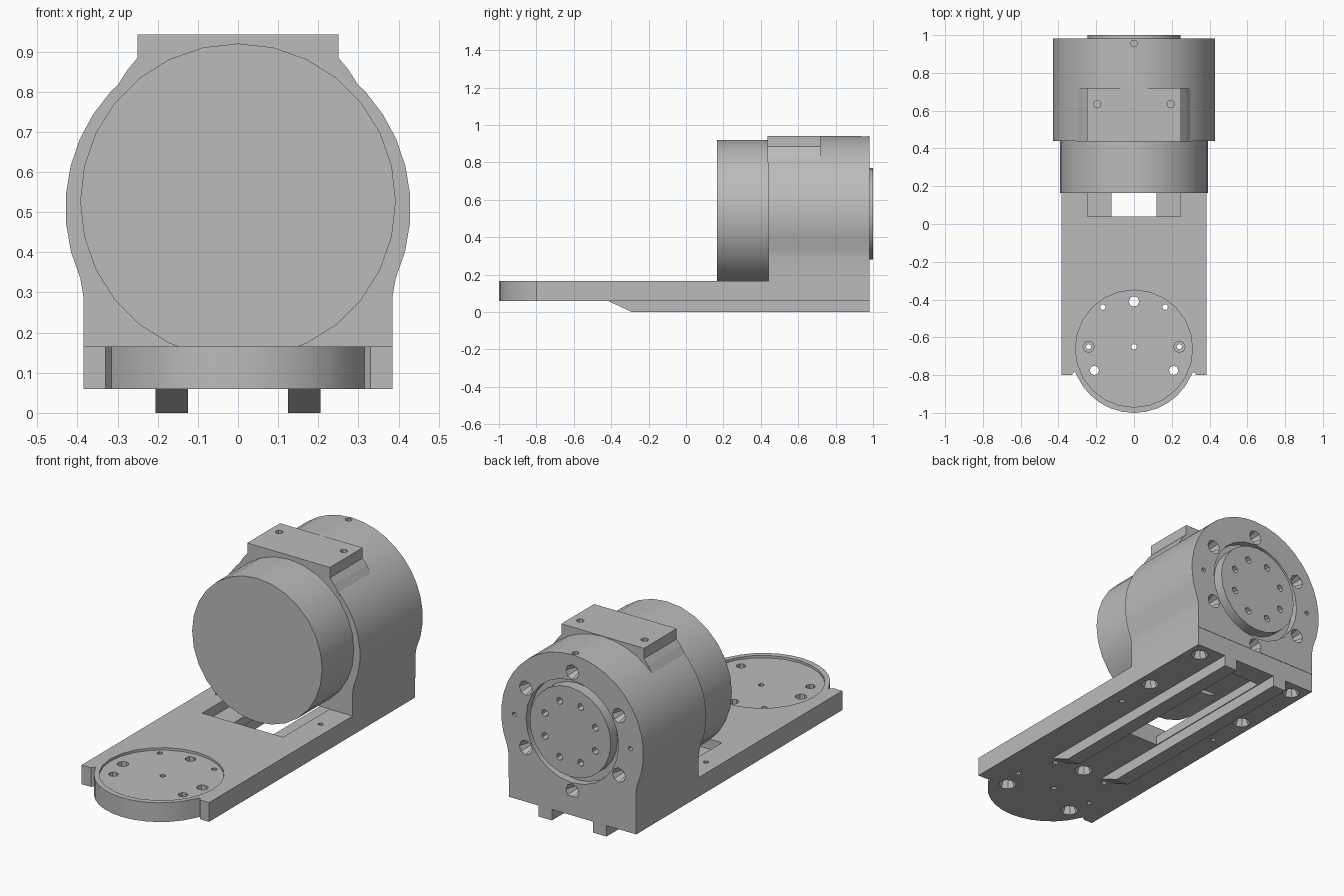
import bpy, bmesh, math
from mathutils import Matrix, Vector

if "Cube" in bpy.data.objects:
    bpy.data.objects.remove(bpy.data.objects["Cube"])

grey = bpy.data.materials.new("machined grey")
grey.diffuse_color = (0.5, 0.5, 0.5, 1)
grey.use_nodes = True
grey.node_tree.nodes["Principled BSDF"].inputs["Base Color"].default_value = grey.diffuse_color


def finish(bm, name):
    bmesh.ops.recalc_face_normals(bm, faces=bm.faces)
    mesh = bpy.data.meshes.new(name)
    bm.to_mesh(mesh)
    bm.free()
    mesh.materials.append(grey)
    obj = bpy.data.objects.new(name, mesh)
    bpy.context.collection.objects.link(obj)
    return obj


def prism(name, points, start, sweep):
    """Extrude a closed 2D outline; start maps a 2D point to 3D, sweep is the extrusion."""
    bm = bmesh.new()
    face = bm.faces.new([bm.verts.new(start(a, b)) for a, b in points])
    new = bmesh.ops.extrude_face_region(bm, geom=[face])["geom"]
    bmesh.ops.translate(bm, vec=sweep, verts=[v for v in new if isinstance(v, bmesh.types.BMVert)])
    return finish(bm, name)


def along_y(name, points, y0, y1):
    return prism(name, points, lambda x, z: (x, y0, z), Vector((0, y1 - y0, 0)))


def along_z(name, points, z0, z1):
    return prism(name, points, lambda x, y: (x, y, z0), Vector((0, 0, z1 - z0)))


def rect(x0, x1, y0, y1):
    return [(x0, y0), (x1, y0), (x1, y1), (x0, y1)]


def cylinder(name, start, end, r0, r1=None, sides=24):
    a, b = Vector(start), Vector(end)
    bm = bmesh.new()
    turn = (b - a).to_track_quat('Z', 'Y').to_matrix().to_4x4()
    bmesh.ops.create_cone(bm, cap_ends=True, segments=sides, radius1=r0,
                          radius2=r0 if r1 is None else r1, depth=(b - a).length,
                          matrix=Matrix.Translation((a + b) / 2) @ turn)
    return finish(bm, name)


def cut(target, *cutters):
    for cutter in cutters:
        mod = target.modifiers.new("cut", 'BOOLEAN')
        mod.operation, mod.solver, mod.object = 'DIFFERENCE', 'EXACT', cutter
        bpy.context.view_layer.objects.active = target
        bpy.ops.object.modifier_apply(modifier=mod.name)
        bpy.data.objects.remove(cutter)


def hole(x, y, r, z0=0.0, z1=0.3, r1=None, sides=8):
    return cylinder("hole", (x, y, z0), (x, y, z1), r, r1, sides)


def smooth(obj):
    bpy.ops.object.select_all(action='DESELECT')
    obj.select_set(True)
    bpy.context.view_layer.objects.active = obj
    bpy.ops.object.shade_smooth_by_angle(angle=math.radians(30))


# Base plate with a rounded front end
nose = [(0.33 * math.cos(t), -0.67 + 0.33 * math.sin(t))
        for t in (math.radians(204 + 132 * i / 12) for i in range(13))]
outline = ([(-0.385, 0.98), (-0.385, -0.80), (-0.33, -0.80), (-0.315, -0.78)] + nose +
           [(0.315, -0.78), (0.33, -0.80), (0.385, -0.80), (0.385, 0.98)])
plate = along_z("base_plate", outline, 0.06, 0.165)

# Window under the motor, with a wider ledge at the top
cut(plate, along_z("ledge", rect(-0.245, 0.245, 0.04, 0.86), 0.11, 0.3),
    along_z("window", rect(-0.12, 0.12, 0.04, 0.86), 0.0, 0.3))

# Shallow round seat at the front end
cut(plate, hole(0, -0.66, 0.31, 0.152, 0.3, sides=24))

# Mounting holes, countersunk from below where they are large
cut(plate, hole(0, -0.41, 0.028), hole(0, -0.41, 0.05, 0.05, 0.12, 0.028),
    hole(0, -0.65, 0.015))
for s in (-1, 1):
    cut(plate, hole(s * 0.165, -0.44, 0.015),
        hole(s * 0.24, -0.65, 0.014), hole(s * 0.24, -0.65, 0.03, 0.11, 0.2),
        hole(s * 0.21, -0.775, 0.025), hole(s * 0.21, -0.775, 0.05, 0.05, 0.12, 0.025),
        hole(s * 0.31, 0.27, 0.014),
        hole(s * 0.31, 0.50, 0.05, 0.05, 0.12, 0.02),
        hole(s * 0.31, 0.90, 0.05, 0.05, 0.12, 0.02))
smooth(plate)

# Two rails beneath the plate with sloped front ends
for side, s in (("left", -1), ("right", 1)):
    x0 = 0.165 * s - 0.04
    prism(side + "_rail", [(-0.42, 0.061), (-0.29, 0.0), (0.98, 0.0), (0.98, 0.061)],
          lambda y, z, x0=x0: (x0, y, z), Vector((0.08, 0, 0)))

# Motor body
smooth(cylinder("motor_body", (0, 0.165, 0.527), (0, 0.50, 0.527), 0.393, sides=28))

# Housing: round body merging into a square foot
arc = [(0.43 * math.cos(t), 0.51 + 0.43 * math.sin(t))
       for t in (math.radians(-24 + 228 * i / 24) for i in range(25))]
housing = along_y("housing", [(-0.385, 0.165), (0.385, 0.165), (0.385, 0.29)] + arc
                  + [(-0.385, 0.29)], 0.44, 0.982)
cut(housing, cylinder("groove", (0, 0.94, 0.52), (0, 1.1, 0.52), 0.28))

# Ring of countersunk screw holes and small pin holes in the rear face
for i in range(6):
    t = math.radians(30 + 60 * i)
    x, z = 0.325 * math.cos(t), 0.52 + 0.325 * math.sin(t)
    cut(housing, cylinder("screw", (x, 0.92, z), (x, 0.99, z), 0.02, 0.042, 8))
for s in (-1, 1):
    cut(housing, cylinder("pin", (s * 0.35, 0.94, 0.52), (s * 0.35, 1.0, 0.52), 0.013, sides=6))
cut(housing, hole(0, 0.955, 0.018, 0.90, 1.0))
smooth(housing)

# Flat pad on top of the housing with two screw holes
pad = along_y("top_pad", [(-0.25, 0.942), (-0.25, 0.885), (-0.275, 0.855), (-0.31, 0.80),
                          (0.31, 0.80), (0.275, 0.855), (0.25, 0.885), (0.25, 0.942)],
              0.437, 0.72)
for s in (-1, 1):
    cut(pad, hole(s * 0.195, 0.635, 0.02, 0.90, 1.0))

# Output flange at the rear with its ring of holes
flange = cylinder("output_flange", (0, 0.93, 0.525), (0, 1.0, 0.525), 0.245)
for i in range(8):
    t = math.radians(22.5 + 45 * i)
    x, z = 0.165 * math.cos(t), 0.525 + 0.165 * math.sin(t)
    cut(flange, cylinder("pin", (x, 0.96, z), (x, 1.05, z), 0.02, sides=6))
smooth(flange)
